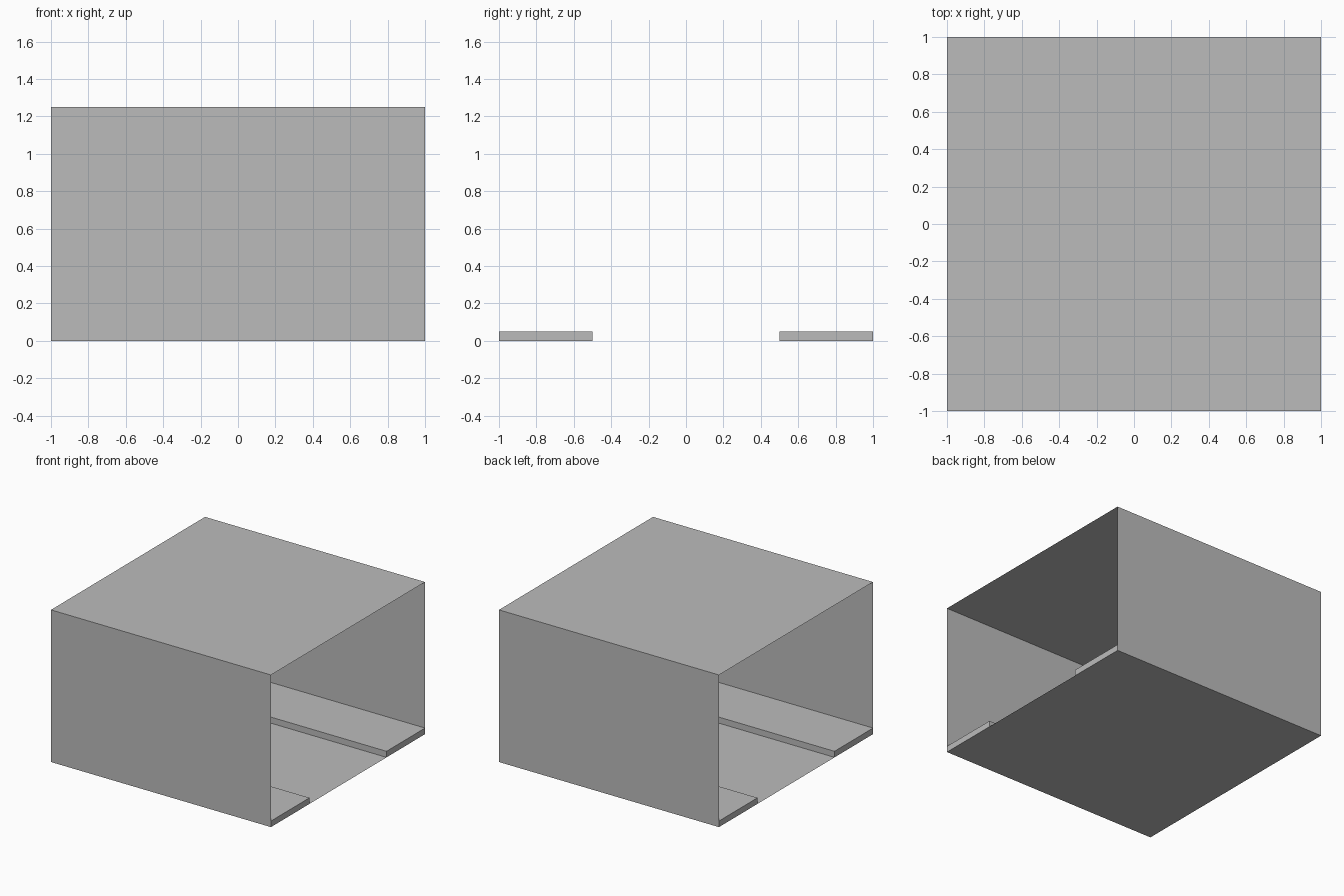
import bpy
import bmesh

if "Cube" in bpy.data.objects:
    bpy.data.objects.remove(bpy.data.objects["Cube"])

grey = bpy.data.materials.new("plain_grey")
grey.diffuse_color = (0.5, 0.5, 0.5, 1.0)
grey.use_nodes = True
grey.node_tree.nodes["Principled BSDF"].inputs["Base Color"].default_value = grey.diffuse_color

HALF = 1.0      # half length and half depth
HEIGHT = 1.25
CURB_H = 0.05
CURB_IN = 0.5   # inner edge of each curb


def extrude_profile(name, points, closed, caps=None):
    """Sweep a (y, z) profile along x into thin sheets, with optional end caps."""
    bm = bmesh.new()
    left = [bm.verts.new((-HALF, y, z)) for y, z in points]
    right = [bm.verts.new((HALF, y, z)) for y, z in points]
    n = len(points)
    for i in range(n if closed else n - 1):
        j = (i + 1) % n
        bm.faces.new((left[i], left[j], right[j], right[i]))
    if caps:
        # End caps close over the extra corner where the curb meets the shell
        for x, ring in ((-HALF, left), (HALF, right)):
            corner = bm.verts.new((x, *caps))
            bm.faces.new(ring + [corner])
    bmesh.ops.recalc_face_normals(bm, faces=bm.faces)
    mesh = bpy.data.meshes.new(name)
    bm.to_mesh(mesh)
    bm.free()
    mesh.materials.append(grey)
    obj = bpy.data.objects.new(name, mesh)
    bpy.context.collection.objects.link(obj)
    return obj


# Thin shell: floor, two walls and roof, open at both x ends
extrude_profile("tunnel_shell",
                [(-HALF, 0), (HALF, 0), (HALF, HEIGHT), (-HALF, HEIGHT)], True)

# Raised curbs along the two walls
for side, label in ((-1, "front"), (1, "back")):
    extrude_profile(label + "_curb",
                    [(side * HALF, CURB_H), (side * CURB_IN, CURB_H),
                     (side * CURB_IN, 0)], False, caps=(side * HALF, 0))
